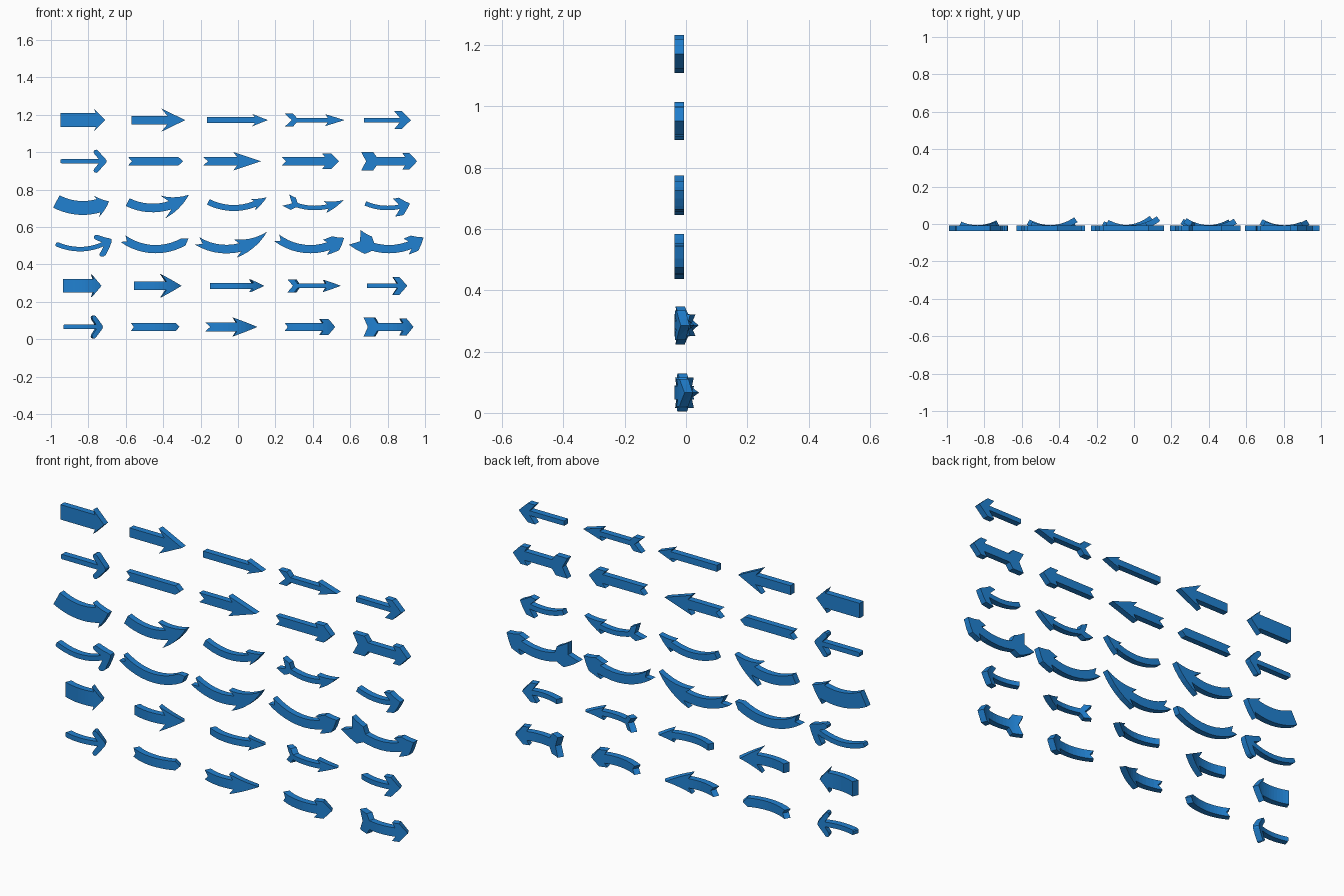
import bpy, bmesh
from math import sin, cos, asin, radians

if "Cube" in bpy.data.objects:
    bpy.data.objects.remove(bpy.data.objects["Cube"])

blue = bpy.data.materials.new("blue")
blue.diffuse_color = (0.015, 0.22, 0.64, 1)
blue.use_nodes = True
blue.node_tree.nodes["Principled BSDF"].inputs["Base Color"].default_value = blue.diffuse_color
BACK, THICK = -0.038, 0.031


def outline(length, shaft, barb=0, head=0.07, sweep=0.014, flat=0, notch=0, feather=0):
    """Upper half of an arrow from tail to tip, as (length, half width) points."""
    pts = [(notch, 0)] if notch else []
    if feather:                                   # flared tail
        pts += [(0, feather), (2 * shaft + 0.02, feather), (2 * shaft + 0.04, shaft)]
    else:
        pts.append((0, shaft))
    root = length - head
    pts.append((root, shaft))
    if barb:                                      # pointed head with swept barbs
        pts.append((root - sweep, barb))
    if flat:                                      # barb with a level outer edge
        pts.append((root - sweep + flat, barb))
    return pts + [(length, 0)]


def round_outline(length, shaft):
    """Thin shaft with an open head made of two round-ended arms."""
    pts = [(0, shaft * 0.7), (shaft / 2, shaft), (length - 0.043, shaft)]
    r = 0.013
    for a in range(225, 0, -45):
        pts.append((length - 0.057 + r * cos(radians(a)), 0.049 + r * sin(radians(a))))
    pts.append((length - r + r * cos(radians(45)), r * sin(radians(45))))
    return pts + [(length, 0)]


def build(name, half, place):
    """Mirror the half outline, extrude it to a slab, slice it, then lay it along its path."""
    length = half[-1][0]
    lower = [(u, -v) for u, v in reversed(half) if v > 0]
    bm = bmesh.new()
    face = bm.faces.new([bm.verts.new((u / length, 0, v)) for u, v in half + lower])
    for v in bmesh.ops.extrude_face_region(bm, geom=[face])["geom"]:
        if isinstance(v, bmesh.types.BMVert):
            v.co.y = THICK
    bmesh.ops.triangulate(bm, faces=bm.faces[:])
    for i in range(1, 12):
        bmesh.ops.bisect_plane(bm, geom=bm.verts[:] + bm.edges[:] + bm.faces[:],
                               plane_co=(i / 12, 0, 0), plane_no=(1, 0, 0))
    for v in bm.verts:
        v.co = place(*v.co)
    bmesh.ops.recalc_face_normals(bm, faces=bm.faces[:])
    me = bpy.data.meshes.new(name)
    bm.to_mesh(me)
    bm.free()
    me.materials.append(blue)
    bpy.context.collection.objects.link(bpy.data.objects.new(name, me))


def straight(x0, x1, z):
    return lambda t, w, v: (x0 + (x1 - x0) * t, BACK + w, z + v)


def bent(x0, x1, xc, z, r, upward):
    """Path along a circle whose lowest point is at xc, bending upward or backward."""
    a0, a1 = asin((x0 - xc) / r), asin((x1 - xc) / r)

    def place(t, w, v):
        a = a0 + (a1 - a0) * t
        d = r - (v if upward else w)
        rise = r - d * cos(a)
        return (xc + d * sin(a), BACK + w, z + rise) if upward else \
               (xc + d * sin(a), BACK + rise, z + v)
    return place


def arrow_set(row, name, x0, half, grow=-0.006, shift=0.0):
    """One arrow in its straight, bent up and bent back versions."""
    x1 = x0 + half[-1][0]
    mid = (x0 + x1) / 2 + shift
    z = 0.066 + 0.22 * (1 - row)
    build(name + "_straight", half, straight(x0, x1, z + 0.886))
    build(name + "_bent_up", half,
          bent(x0 - grow, x1 + grow, mid, z + 0.416, 0.30, True))
    build(name + "_bent_back", half,
          bent(x0 + 0.014, x1 - 0.02, mid, z, 0.27, False))


# First row: plain and open heads
arrow_set(0, "wide_arrow", -0.95, outline(0.24, 0.037, 0.06, 0.05, 0.01), 0.021)
arrow_set(0, "broad_head_arrow", -0.57, outline(0.288, 0.023, 0.062, 0.096, 0.032), 0.02, -0.03)
arrow_set(0, "slim_arrow", -0.165, outline(0.325, 0.016, 0.033), shift=-0.02)
arrow_set(0, "feathered_arrow", 0.25, outline(0.32, 0.012, 0.032, 0.09, notch=0.037, feather=0.035))
arrow_set(0, "chevron_arrow", 0.675, outline(0.25, 0.012, 0.048, 0.06, 0.03, 0.04))

# Second row: rounded, notched and flared arrows
arrow_set(1, "round_arrow", -0.948, round_outline(0.246, 0.012), 0.026, -0.02)
arrow_set(1, "ribbon_arrow", -0.587, outline(0.294, 0.022, head=0.025, notch=0.02), 0.028)
arrow_set(1, "notched_arrow", -0.187, outline(0.31, 0.023, 0.05, 0.128, 0.021, notch=0.027), 0.032, -0.03)
arrow_set(1, "blunt_arrow", 0.235, outline(0.305, 0.022, 0.042, 0.075, 0.016, 0.048, notch=0.021), 0.028)
arrow_set(1, "fishtail_arrow", 0.658, outline(0.30, 0.022, 0.045, 0.064, 0.016, 0.037, 0.027, 0.05), 0.034)
